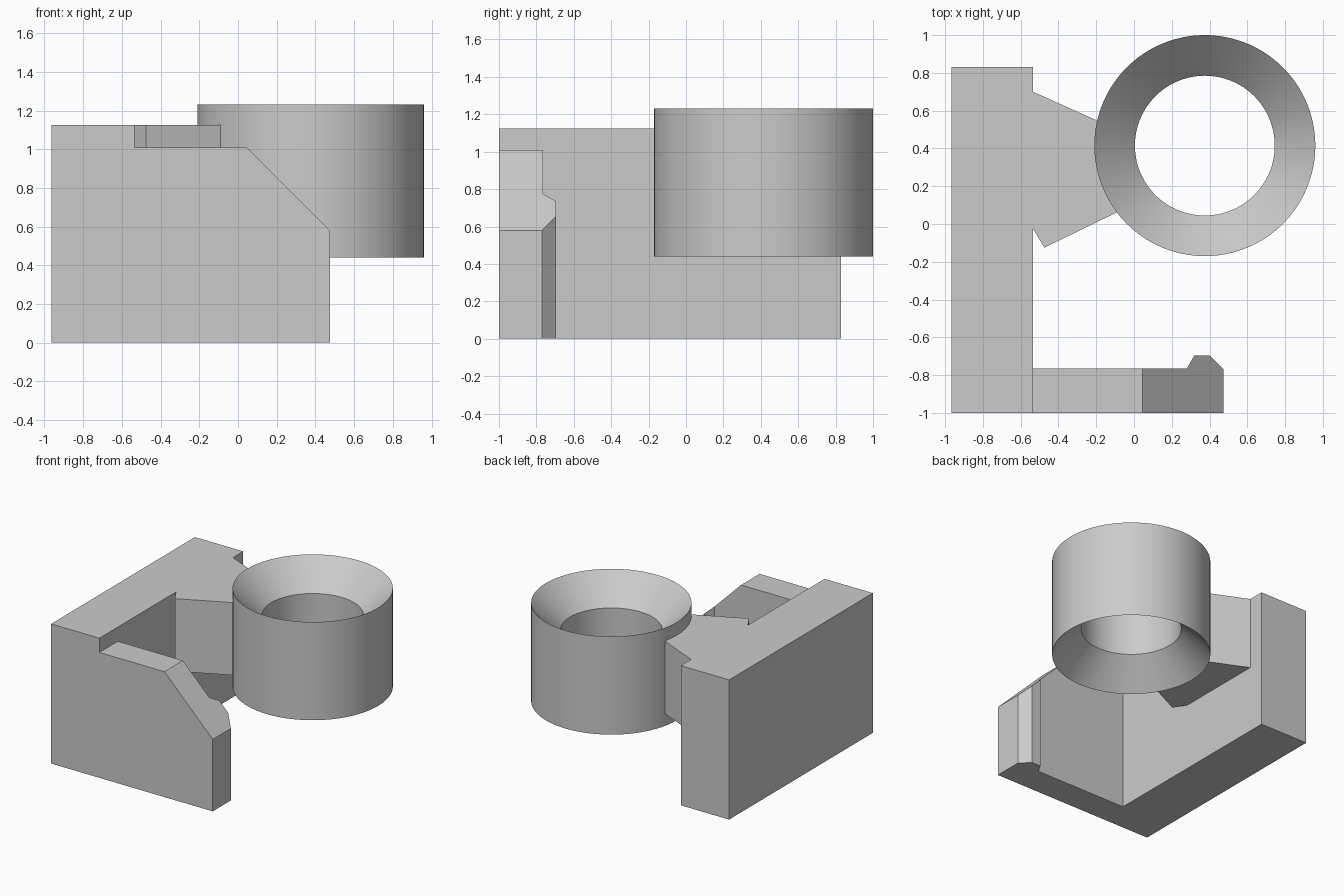
import bpy, bmesh
from math import cos, sin, radians, tau
from mathutils import Vector

old = bpy.data.objects.get("Cube")
if old:
    bpy.data.objects.remove(old, do_unlink=True)

GREY = (0.6, 0.6, 0.6, 1)
grey = bpy.data.materials.new("plain grey")
grey.use_nodes = True
grey.diffuse_color = GREY
grey.node_tree.nodes["Principled BSDF"].inputs["Base Color"].default_value = GREY


def finish(bm, name):
    bmesh.ops.recalc_face_normals(bm, faces=bm.faces)
    mesh = bpy.data.meshes.new(name)
    bm.to_mesh(mesh)
    bm.free()
    mesh.materials.append(grey)
    obj = bpy.data.objects.new(name, mesh)
    bpy.context.collection.objects.link(obj)
    return obj


def prism(plan, z0, z1):
    """Extrude a plan outline from z0 to z1."""
    bm = bmesh.new()
    face = bm.faces.new([bm.verts.new((x, y, z0)) for x, y in plan])
    top = bmesh.ops.extrude_face_region(bm, geom=[face])["geom"]
    verts = [g for g in top if isinstance(g, bmesh.types.BMVert)]
    bmesh.ops.translate(bm, verts=verts, vec=(0, 0, z1 - z0))
    return bm


LEFT, INNER, FRONT = -0.965, -0.535, -1.0
WALL_TOP = 1.125
CENTRE, R_OUT, R_IN = Vector((0.375, 0.415)), 0.585, 0.37
RING_LOW, RING_HIGH = 0.44, 1.23

# Side wall
finish(prism([(LEFT, FRONT), (INNER, FRONT), (INNER, 0.83), (LEFT, 0.83)], 0, WALL_TOP), "side_wall")

# Front arm with a small catch at its end and a sloped top corner
arm = prism([(INNER, FRONT), (0.475, FRONT), (0.475, -0.77), (0.4, -0.695),
             (0.32, -0.695), (0.28, -0.765), (INNER, -0.765)], 0, 1.01)
cut = bmesh.ops.bisect_plane(arm, geom=arm.verts[:] + arm.edges[:] + arm.faces[:],
                             plane_co=(0.475, 0, 0.58), plane_no=(1, 0, 1), clear_outer=True)
rim = [g for g in cut["geom_cut"] if isinstance(g, bmesh.types.BMEdge)]
bmesh.ops.holes_fill(arm, edges=rim, sides=0)
finish(arm, "front_arm")


# Tapered web joining the wall to the ring
def on_ring(deg):
    return CENTRE + (R_OUT - 0.005) * Vector((cos(radians(deg)), sin(radians(deg))))


finish(prism([(INNER, -0.025), (-0.475, -0.125), on_ring(217.3), on_ring(167),
              (INNER, 0.70)], 0.54, WALL_TOP), "web")

# Ring: revolved section, countersunk at both ends
SEGS = 128
slope = R_OUT - R_IN
section = [(R_OUT, RING_LOW), (R_OUT, RING_HIGH), (R_IN, RING_HIGH - slope), (R_IN, RING_LOW + slope)]
bm = bmesh.new()
loops = [[bm.verts.new((CENTRE.x + r * cos(tau * i / SEGS), CENTRE.y + r * sin(tau * i / SEGS), z))
          for r, z in section] for i in range(SEGS)]
for i in range(SEGS):
    a, b = loops[i], loops[(i + 1) % SEGS]
    for j in range(len(section)):
        k = (j + 1) % len(section)
        bm.faces.new((a[j], b[j], b[k], a[k]))
ring = finish(bm, "ring")
bpy.ops.object.select_all(action="DESELECT")
ring.select_set(True)
bpy.context.view_layer.objects.active = ring
bpy.ops.object.shade_smooth_by_angle(angle=radians(30))
